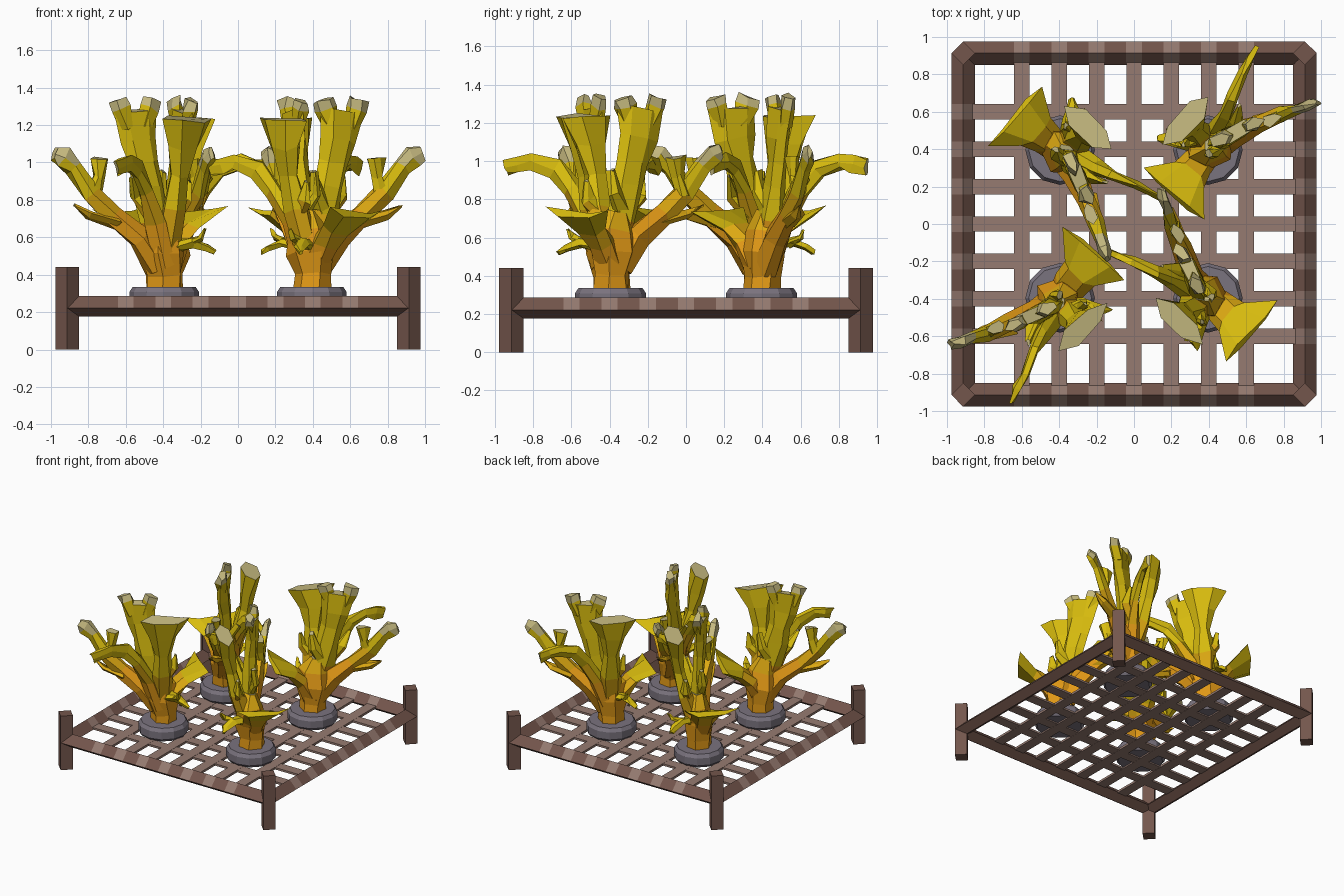
import bpy, bmesh, math, random
from mathutils import Vector, Matrix

if "Cube" in bpy.data.objects:
    bpy.data.objects.remove(bpy.data.objects["Cube"])

random.seed(4)


def mat(name, hexcol):
    c = [int(hexcol[i:i + 2], 16) / 255 for i in (0, 2, 4)]
    c = [v / 12.92 if v <= 0.04045 else ((v + 0.055) / 1.055) ** 2.4 for v in c]
    m = bpy.data.materials.new(name)
    m.diffuse_color = (*c, 1)
    m.use_nodes = True
    m.node_tree.nodes["Principled BSDF"].inputs["Base Color"].default_value = m.diffuse_color
    return m


BROWN = mat("brown_wood", "74564C")
LIGHT = mat("light_brown_wood", "967B71")
GREY = mat("grey_stone", "7A737E")
ORANGE = mat("orange", "E39A16")
AMBER = mat("amber", "DDA912")
YELLOW = mat("yellow", "D8BC0E")
PALE = mat("pale_beige", "C6BA80")


def tube(bm, secs, ang=0, sides=6, jitter=0, notch=0, rule=None):
    """Skin sections (x, y, z, half width, half depth); width runs along ang."""
    pts = [Vector(s[:3]) for s in secs]
    u0 = Vector((math.cos(ang), math.sin(ang), 0))
    rings = []
    last = len(pts) - 1
    for i, s in enumerate(secs):
        t = (pts[min(i + 1, last)] - pts[max(i - 1, 0)]).normalized()
        u = (u0 - t * u0.dot(t)).normalized()
        n = t.cross(u)
        ring = []
        for k in range(sides):
            th = 2 * math.pi * k / sides
            p = pts[i] + u * s[3] * math.cos(th) + n * s[4] * math.sin(th)
            if i == last:
                p.z -= notch * (1 - abs(math.cos(th)))
            p += Vector([random.uniform(-jitter, jitter) for _ in range(3)])
            ring.append(bm.verts.new(p))
        rings.append(ring)
    for i in range(last):
        for k in range(sides):
            j = (k + 1) % sides
            f = bm.faces.new((rings[i][k], rings[i][j], rings[i + 1][j], rings[i + 1][k]))
            if rule:
                f.material_index = rule(f.calc_center_median().z, False)
    f = bm.faces.new(rings[0][::-1])
    if rule:
        f.material_index = rule(pts[0].z, False)
    f = bm.faces.new(rings[-1])
    if rule:
        f.material_index = rule(pts[-1].z, True)


def finish(bm, name, mats):
    bmesh.ops.recalc_face_normals(bm, faces=bm.faces)
    me = bpy.data.meshes.new(name)
    bm.to_mesh(me)
    bm.free()
    for m in mats:
        me.materials.append(m)
    ob = bpy.data.objects.new(name, me)
    bpy.context.collection.objects.link(ob)
    return ob


E = 0.913
# corner posts, diamond in plan
for sx, sy, nm in ((-1, -1, "front_left"), (1, -1, "front_right"), (-1, 1, "back_left"), (1, 1, "back_right")):
    bm = bmesh.new()
    tube(bm, [(sx * E, sy * E, z, 0.064, 0.064) for z in (0, 0.44)], sides=4)
    finish(bm, nm + "_post", [BROWN])

# diamond rails, light on the upper faces where the slats meet them
ZC, R = 0.221, 0.062
SLATS = [i * 0.2 for i in range(-3, 4)]
CUTS = [-E] + [c + d for c in SLATS for d in (-0.042, 0.042)] + [E]
for nm, a, s in (("front", 0, -1), ("back", 0, 1), ("left", 1, -1), ("right", 1, 1)):
    w = math.pi / 2 if a == 0 else 0
    bm = bmesh.new()
    tube(bm, [((d, s * E, ZC) if a == 0 else (s * E, d, ZC)) + (R, R + 0.003) for d in CUTS], w, 4)
    for v in bm.verts:
        v.co.z = max(v.co.z, 0.176)
    for f in bm.faces:
        c = f.calc_center_median()
        near = min(abs(c[a] - g) for g in SLATS)
        f.material_index = int(c.z > ZC and near < 0.01)
    finish(bm, nm + "_rail", [BROWN, LIGHT])

# lattice of flat slats
for nm, a in (("long_slats", 0), ("cross_slats", 1)):
    bm = bmesh.new()
    for c in SLATS:
        size = (0.082, 2 * E, 0.018) if a == 0 else (2 * E, 0.082, 0.016)
        loc = (c, 0, 0.226) if a == 0 else (0, c, 0.226)
        bmesh.ops.create_cube(bm, size=1, matrix=Matrix.Translation(loc) @ Matrix.Diagonal((*size, 1)))
    finish(bm, nm, [LIGHT])


# coral colour by height, pale at cut tips
def hue(z, tip):
    if tip:
        return 3
    return 0 if z < 0.6 else 1 if z < 0.76 else 2


def pale_tip(zlim, lift=0.0):
    return lambda z, tip: 3 if tip or z > zlim else hue(z - lift, False)


def coral(name, x, y, rot):
    bm = bmesh.new()
    J = 0.010

    def br(secs, ang, rule=hue, notch=0, sides=6):
        tube(bm, secs, math.radians(ang), sides, J, notch, rule)
    # trunk
    br([(0, 0, 0.27, .10, .10), (0, 0, 0.40, .095, .095), (0.01, 0.01, 0.52, .13, .12),
        (0.01, 0.02, 0.64, .12, .09), (0.03, 0.03, 0.74, .06, .05)], 25)
    # tall flat blade with two lobes on top
    br([(0.0, 0.02, 0.5, .07, .06), (0.06, 0.05, 0.7, .08, .055), (0.09, 0.07, 0.87, .085, .05),
        (0.11, 0.08, 1.0, .085, .045), (0.14, 0.09, 1.12, .11, .045),
        (0.155, 0.10, 1.275, .13, .04)], 25, pale_tip(1.29))
    for d in (-1, 1):
        cx, cy = 0.155 + d * 0.078, 0.10 + d * 0.036
        br([(cx - d * 0.03, cy - d * 0.014, 1.18, .04, .035), (cx, cy, 1.285, .062, .042),
            (cx + d * 0.015, cy + d * 0.007, 1.335, .06, .032)], 25, pale_tip(1.27), 0, 5)
    # flared paddle
    br([(-0.01, 0.02, 0.5, .07, .07), (-0.06, 0.09, 0.75, .08, .06), (-0.08, 0.125, 0.93, .055, .05),
        (-0.10, 0.14, 1.08, .10, .06), (-0.12, 0.155, 1.23, .175, .066)], 45)
    # long rising arm with its upright twig and lower thorn
    br([(0.03, 0.02, 0.44, .08, .08), (0.13, 0.08, 0.60, .065, .075), (0.27, 0.14, 0.72, .05, .065),
        (0.39, 0.19, 0.84, .04, .055), (0.48, 0.22, 0.97, .032, .05), (0.54, 0.24, 1.03, .03, .06),
        (0.585, 0.25, 1.05, .02, .04)], 115, pale_tip(1.01, 0.1))
    br([(0.38, 0.18, 0.82, .04, .035), (0.35, 0.17, 0.92, .03, .03), (0.34, 0.16, 1.02, .055, .03)], 25,
       pale_tip(0.99))
    br([(0.25, 0.14, 0.68, .05, .035), (0.40, 0.19, 0.72, .035, .02), (0.48, 0.2, 0.77, .006, .006)], 115)
    # hooked arm
    br([(0.0, 0.04, 0.46, .07, .07), (0.05, 0.11, 0.68, .06, .055), (0.10, 0.20, 0.85, .042, .05),
        (0.14, 0.29, 0.96, .032, .055), (0.19, 0.41, 1.0, .026, .045), (0.225, 0.48, 0.985, .025, .045),
        (0.255, 0.55, 0.97, .015, .045)], 155)
    br([(0.07, 0.13, 0.72, .04, .04), (0.15, 0.16, 0.82, .04, .03), (0.17, 0.24, 0.92, .015, .015)], 25)
    # low wide fan
    br([(0.0, -0.01, 0.44, .08, .07), (-0.05, -0.07, 0.57, .09, .06), (-0.10, -0.13, 0.65, .11, .045),
        (-0.185, -0.24, 0.755, .215, .02)], -45,
       lambda z, tip: 2 if tip else 0 if z < .57 else 1 if z < .65 else 2, 0.06)
    # small curled twigs near the base
    br([(-0.05, 0.03, 0.55, .05, .035), (-0.16, 0.05, 0.57, .04, .025), (-0.23, 0.06, 0.545, .03, .02),
        (-0.27, 0.06, 0.52, .012, .012)], 90, lambda z, tip: 2)
    br([(-0.14, 0.05, 0.57, .03, .02), (-0.2, 0.1, 0.6, .02, .015), (-0.22, 0.12, 0.64, .005, .005)], 90,
       lambda z, tip: 2)
    # spurs on the tall stems
    br([(-0.05, 0.07, 0.72, .05, .04), (-0.12, 0.04, 0.80, .04, .03), (-0.13, 0.03, 0.90, .015, .015)], 45)
    br([(0.06, 0.04, 0.74, .05, .04), (0.02, -0.02, 0.84, .04, .035), (0.0, -0.02, 0.95, .02, .02)], 25)
    ob = finish(bm, name, [ORANGE, AMBER, YELLOW, PALE])
    ob.location = (x, y, 0)
    ob.rotation_euler.z = rot


# four corals on stone discs, each turned a quarter
C = 0.395
for nm, x, y, r in (("back_right", C, C, 0), ("front_right", C, -C, math.pi / 2),
                    ("front_left", -C, -C, math.pi), ("back_left", -C, C, -math.pi / 2)):
    bm = bmesh.new()
    tube(bm, [(x, y, z, q, q) for z, q in ((0.228, .168), (0.25, .186), (0.308, .186), (0.335, .168))], sides=12)
    finish(bm, nm + "_stone_disc", [GREY])
    coral(nm + "_coral", x, y, r)
